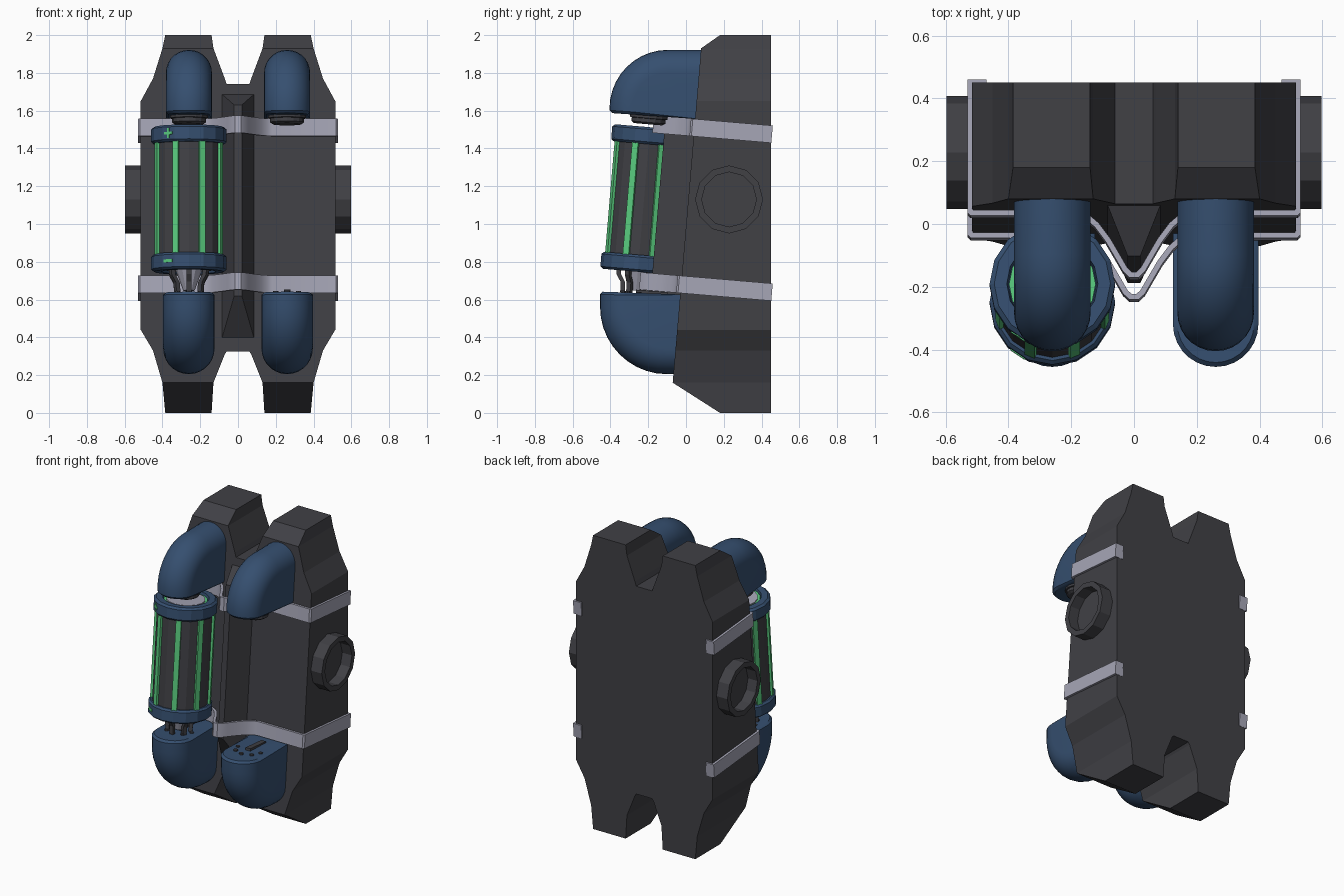
import bpy, bmesh
from math import sin, cos, pi, radians, atan
from mathutils import Matrix, Vector

if "Cube" in bpy.data.objects:
    bpy.data.objects.remove(bpy.data.objects["Cube"])


def material(name, rgb):
    m = bpy.data.materials.new(name)
    m.use_nodes = True
    m.diffuse_color = (*rgb, 1)
    m.node_tree.nodes["Principled BSDF"].inputs["Base Color"].default_value = (*rgb, 1)
    return m


DARK = material("charcoal", (0.052, 0.052, 0.060))
BLUE = material("navy blue", (0.036, 0.078, 0.160))
GREY = material("pale grey", (0.38, 0.38, 0.47))
GREEN = material("glow green", (0.10, 0.60, 0.21))

SLOPE = 0.085
TILT = Matrix.Rotation(-atan(SLOPE), 4, 'X')


def front_y(z):
    return 0.08 - SLOPE * (1.93 - z)


def tilted(x, y, z):
    return Matrix.Translation((x, y, z)) @ TILT


def finish(name, bm, mat, matrix=Matrix(), smooth=False):
    bmesh.ops.remove_doubles(bm, verts=bm.verts, dist=1e-5)
    bmesh.ops.transform(bm, matrix=matrix, verts=bm.verts)
    bmesh.ops.recalc_face_normals(bm, faces=bm.faces)
    me = bpy.data.meshes.new(name)
    bm.to_mesh(me)
    bm.free()
    ob = bpy.data.objects.new(name, me)
    bpy.context.collection.objects.link(ob)
    me.materials.append(mat)
    if smooth:
        bpy.ops.object.select_all(action='DESELECT')
        ob.select_set(True)
        bpy.context.view_layer.objects.active = ob
        bpy.ops.object.shade_smooth_by_angle(angle=radians(35))
    return ob


def loft(name, rings, mat, matrix=Matrix(), smooth=False):
    """Skin a stack of closed rings and cap both ends."""
    bm = bmesh.new()
    vs = [[bm.verts.new(p) for p in ring] for ring in rings]
    n = len(vs[0])
    for a, b in zip(vs, vs[1:]):
        for i in range(n):
            j = (i + 1) % n
            bm.faces.new((a[i], a[j], b[j], b[i]))
    bm.faces.new(vs[0])
    bm.faces.new(vs[-1])
    return finish(name, bm, mat, matrix, smooth)


def lathe(name, profile, sides, mat, matrix=Matrix()):
    """Turn (radius, height) points around local z."""
    rings = [[(r * cos(2 * pi * k / sides), r * sin(2 * pi * k / sides), h)
              for k in range(sides)] for r, h in profile]
    return loft(name, rings, mat, matrix)


def box(name, size, mat, matrix):
    bm = bmesh.new()
    bmesh.ops.create_cube(bm, size=1)
    return finish(name, bm, mat, matrix @ Matrix.Diagonal((*size, 1)))


# Backpack body: notched outline, leaning front, chamfered pillar ends
half = [(0.06, 1.74), (0.07, 1.77), (0.13, 1.93), (0.14, 2), (0.385, 2), (0.40, 1.93),
        (0.45, 1.77), (0.515, 1.65), (0.515, 0.44), (0.45, 0.33), (0.40, 0.16),
        (0.385, 0), (0.14, 0), (0.13, 0.16), (0.07, 0.31), (0.06, 0.325)]
outline = half + [(-x, z) for x, z in reversed(half)]
bm = bmesh.new()
front = [bm.verts.new((x, 0.18 if z in (0, 2) else front_y(z), z)) for x, z in outline]
back = [bm.verts.new((x, 0.45, z)) for x, z in outline]
count = len(outline)
for i in range(count):
    j = (i + 1) % count
    bm.faces.new((front[i], front[j], back[j], back[i]))
    if outline[i][1] in (0, 2) and outline[j][1] == outline[i][1]:
        bm.faces.new((front[i - 1], front[i], front[j], front[j + 1]))
bm.faces.new([v for v, p in zip(front, outline) if p[1] not in (0, 2)])
bm.faces.new(back)
finish("body", bm, DARK)

# Centre ridge with sloped ends
base = [(x, front_y(z) + 0.01, z) for x, z in
        ((-0.088, 0.385), (0.088, 0.385), (0.088, 1.69), (-0.088, 1.69))]
tip = [(x, front_y(z) - 0.157, z) for x, z in
       ((-0.02, 0.62), (0.02, 0.62), (0.02, 1.63), (-0.02, 1.63))]
loft("centre_ridge", [base, tip], DARK)

# Straps wrapping the sides and the ridge
for name, z in (("upper_strap", 1.51), ("lower_strap", 0.68)):
    rear = 0.457 - front_y(z)
    side = [(0.47, rear), (0.53, rear), (0.53, -0.012), (0.52, -0.022), (0.18, -0.022),
            (0.155, -0.032), (0.125, -0.058), (0.09, -0.105), (0.055, -0.165),
            (0.035, -0.2), (0.015, -0.219)]
    path = side + [(-x, y) for x, y in reversed(side)]
    bm = bmesh.new()
    lo, hi = ([bm.verts.new((x, y, h)) for x, y in path] for h in (-0.046, 0.046))
    for i in range(len(path) - 1):
        bm.faces.new((lo[i], lo[i + 1], hi[i + 1], hi[i]))
    faces = bm.faces[:]
    bmesh.ops.recalc_face_normals(bm, faces=faces)
    bmesh.ops.solidify(bm, geom=faces, thickness=0.018)
    ob = finish(name, bm, GREY, tilted(0, front_y(z), z), True)
    # Keep the outer face on the path after thickening
    wide = max(v.co.x for v in ob.data.vertices)
    if wide > 0.54:
        ob.scale.x = 0.53 / wide


# Curved blue elbows
def elbow(name, x0, up, cy, cz, radius, w, rear, end, shear):
    stations = [(Vector((rear, cz + up * radius)), Vector((0, up)), 0, 0)]
    for k in range(11):
        a = pi / 2 * k / 10
        n = Vector((-sin(a), up * cos(a)))
        stations.append((Vector((cy, cz)) + n * radius, n, 0, 0))
    n = Vector((-1, 0))
    stations.append((Vector((cy - radius, end + up * 0.014)), n, 0, shear))
    stations.append((Vector((cy - radius, end)), n, 0.014, shear))
    rings = []
    for p, n, shrink, s in stations:
        r = w - shrink
        ring = []
        for k in range(15):
            a = pi * k / 14
            q = p + n * (r * sin(a) - w)
            ring.append((x0 + r * cos(a), q.x, q.y - s * (q.x - cy + radius)))
        foot = end - shear * (rear - cy + radius)
        ring += [(x0 - r, rear, foot), (x0 + r, rear, foot)]
        rings.append(ring)
    loft(name, rings, BLUE, smooth=True)


for tag, x in (("right", -0.26), ("left", 0.26)):
    elbow("upper_elbow_" + tag, x, 1, -0.095, 1.612, 0.31, 0.122, 0.1, 1.588, 0.07)
    elbow("lower_elbow_" + tag, x, -1, -0.1, 0.56, 0.355, 0.136, 0.0, 0.642, 0.035)
    # Plug under each upper elbow
    lathe("upper_plug_" + tag, [(0.075, 0), (0.09, 0.01), (0.09, 0.03), (0.1, 0.032),
                                (0.1, 0.06)], 16, DARK, tilted(x, -0.2, 1.528))
    # Socket holes and contact bar on each lower elbow
    seat = tilted(x, -0.25, 0.637)
    for k in range(5):
        a = pi + pi * k / 4
        lathe("socket_hole_" + tag, [(0.014, -0.006), (0.014, 0.003)], 8, DARK,
              seat @ Matrix.Translation((0.085 * cos(a), 0.085 * sin(a), 0)))
    box("contact_bar_" + tag, (0.035, 0.17, 0.02), DARK,
        seat @ Matrix.Translation((0, 0.07, 0.004)))

# Hollow side ports
for tag, s in (("right", -1), ("left", 1)):
    turn = Matrix.Translation((0, 0.228, 1.13)) @ Matrix.Rotation(s * pi / 2, 4, 'Y')
    lathe("side_port_" + tag, [(0.18, 0.5), (0.18, 0.597), (0.145, 0.597), (0.145, 0.525)],
          12, DARK, turn)

# Power cell: dark core, green bars, blue end rings
cell = tilted(-0.26, -0.255, 0.747)
LENGTH = 0.768
lathe("cell_core", [(0.178, 0.05), (0.178, LENGTH - 0.05)], 16, DARK, cell)
for k in range(8):
    spin = Matrix.Rotation(pi / 8 + k * pi / 4, 4, 'Z')
    box("cell_bar", (0.03, 0.034, LENGTH - 0.16), GREEN,
        cell @ spin @ Matrix.Translation((0.174, 0, LENGTH / 2)))
flip = Matrix.Translation((0, 0, LENGTH)) @ Matrix.Rotation(pi, 4, 'X')
for tag, m in (("bottom", cell), ("top", cell @ flip)):
    lathe("cell_ring_" + tag, [(0.14, 0.03), (0.145, 0), (0.185, 0), (0.2, 0.012),
                               (0.2, 0.078), (0.188, 0.09), (0.15, 0.09)], 16, BLUE, m)
    lathe("cell_glow_" + tag, [(0.138, 0.015), (0.138, 0.04)], 16, GREEN, m)
    lathe("cell_end_plate_" + tag, [(0.122, 0.008), (0.122, 0.04)], 16, GREY, m)

# Polarity marks on the end rings
mark = cell @ Matrix.Rotation(radians(-123.75), 4, 'Z')
for name, h, size in (("minus_mark", 0.045, (0.006, 0.055, 0.016)),
                      ("plus_mark_across", LENGTH - 0.045, (0.006, 0.052, 0.014)),
                      ("plus_mark_upright", LENGTH - 0.045, (0.006, 0.014, 0.052))):
    box(name, size, GREEN, mark @ Matrix.Translation((0.197, 0, h)))

# Tapered contact and prongs below the cell
lathe("cell_contact", [(0.03, -0.1), (0.045, -0.06), (0.075, 0.02)], 12, GREY, cell)
for k in range(6):
    arm = cell @ Matrix.Rotation(pi / 6 + k * pi / 3, 4, 'Z')
    rings = [[(r + dx, dy, h) for dx, dy in
              ((-0.012, -0.013), (0.012, -0.013), (0.012, 0.013), (-0.012, 0.013))]
             for r, h in ((0.07, -0.12), (0.075, -0.06), (0.1, -0.02), (0.105, 0.02))]
    loft("cell_prong", rings, DARK, arm)
